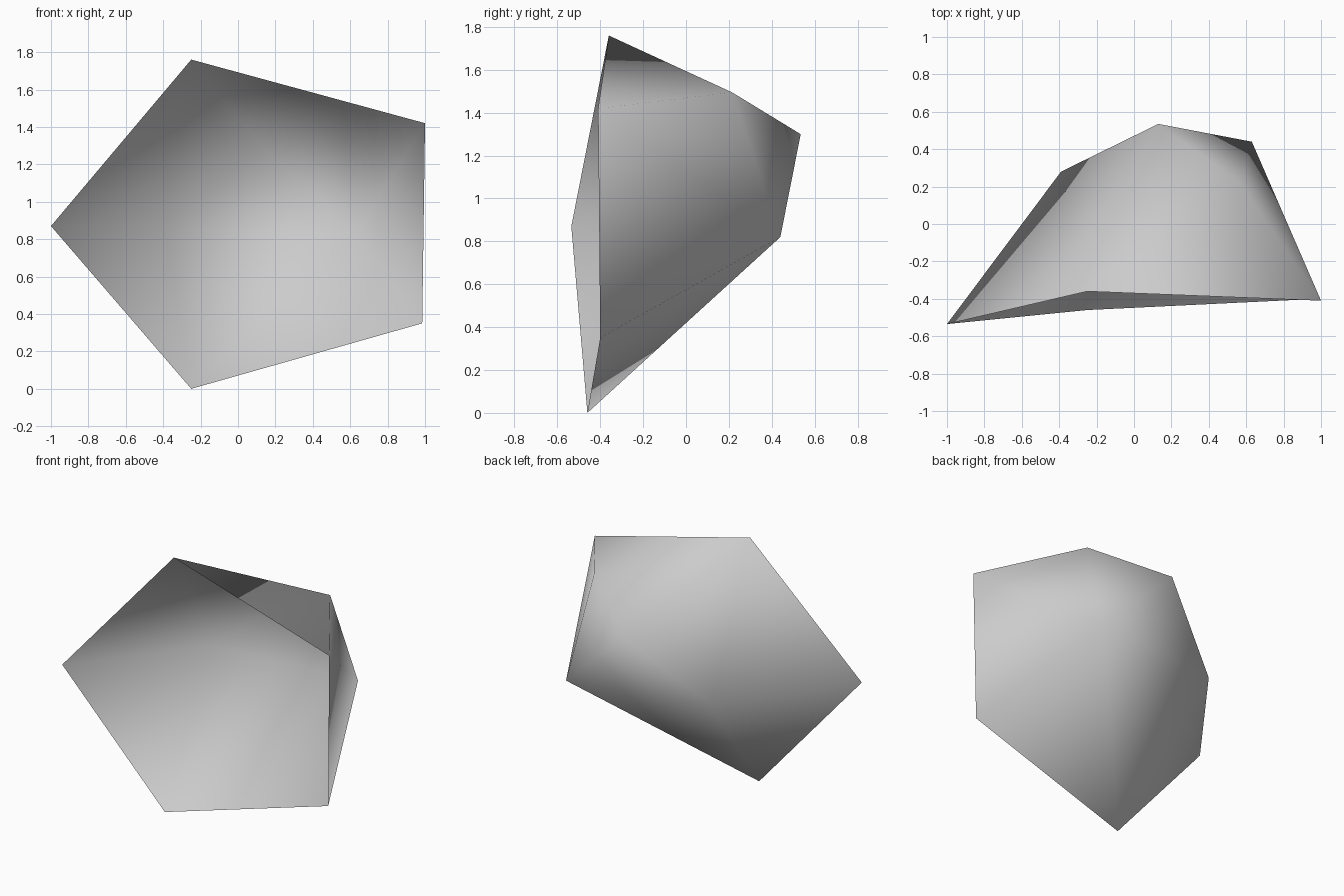
import bpy
import bmesh

# Remove the default object
cube = bpy.data.objects.get("Cube")
if cube:
    bpy.data.objects.remove(cube, do_unlink=True)

# Single grey material
GREY = (0.6, 0.6, 0.6, 1.0)
mat = bpy.data.materials.new("light_grey")
mat.use_nodes = True
mat.diffuse_color = GREY
bsdf = next(n for n in mat.node_tree.nodes if n.type == 'BSDF_PRINCIPLED')
bsdf.inputs["Base Color"].default_value = GREY

# Five-cornered open rim at the front, four corners at the back
rim = [(-1.0, -0.535, 0.87), (-0.25, -0.36, 1.76), (1.0, -0.41, 1.42),
       (0.985, -0.40, 0.35), (-0.25, -0.46, 0.0)]
back = [(0.63, 0.44, 0.82), (0.57, 0.215, 1.495),
        (0.13, 0.535, 1.30), (-0.39, 0.28, 0.86)]

# Wrap the corners in a convex shell, then open the front
bm = bmesh.new()
rim_verts = [bm.verts.new(p) for p in rim]
back_verts = [bm.verts.new(p) for p in back]
bmesh.ops.convex_hull(bm, input=rim_verts + back_verts)
bmesh.ops.recalc_face_normals(bm, faces=bm.faces[:])
rim_set = set(rim_verts)
front = [f for f in bm.faces if all(v in rim_set for v in f.verts)]
bmesh.ops.delete(bm, geom=front, context='FACES')
for f in bm.faces:
    f.smooth = True

mesh = bpy.data.meshes.new("faceted_bowl")
bm.to_mesh(mesh)
bm.free()
mesh.materials.append(mat)
bowl = bpy.data.objects.new("faceted_bowl", mesh)
bpy.context.scene.collection.objects.link(bowl)
